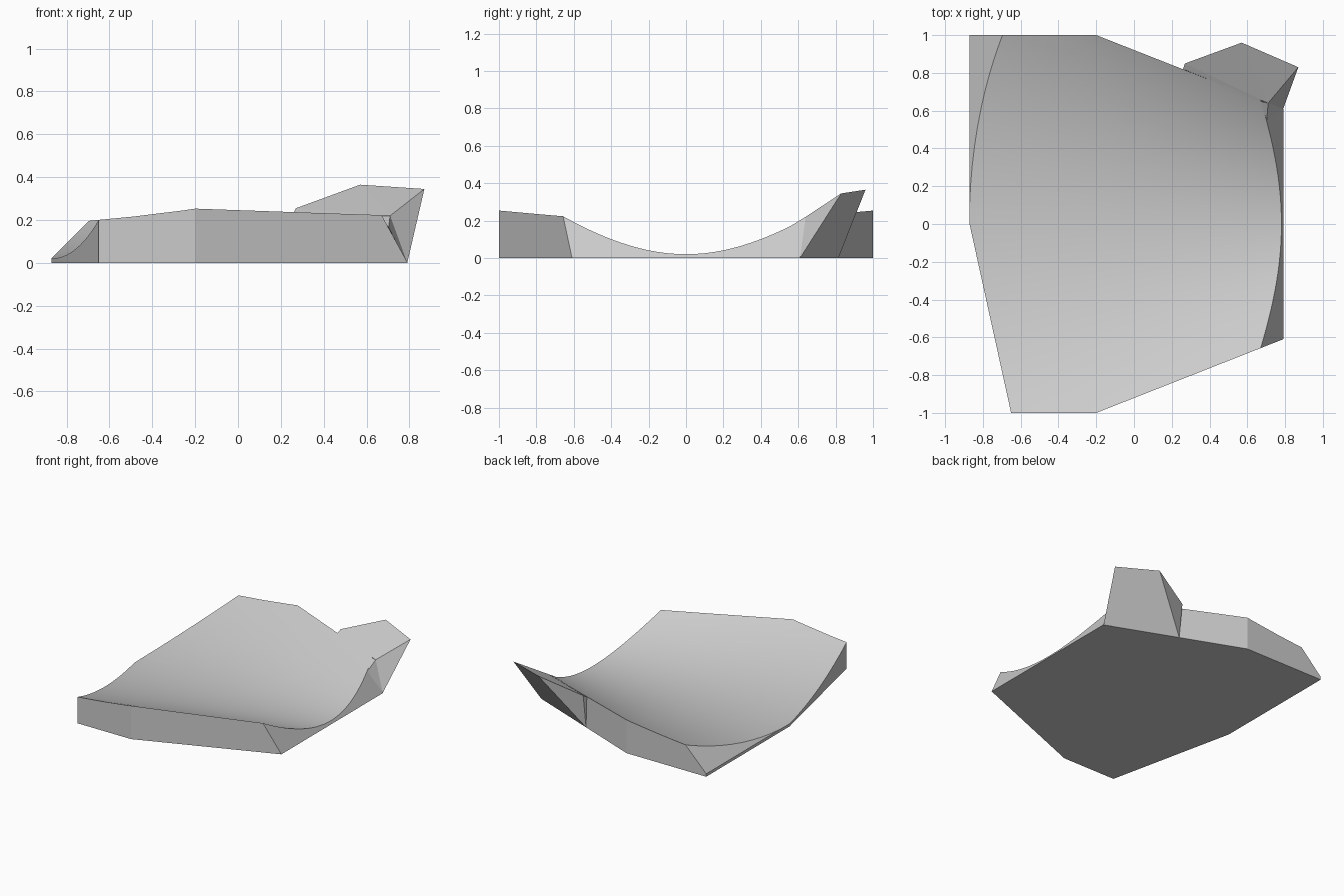
import bpy, bmesh
from mathutils import Vector

cube = bpy.data.objects.get("Cube")
if cube:
    bpy.data.objects.remove(cube, do_unlink=True)

# Single plain grey
grey = bpy.data.materials.new("plain_grey")
grey.use_nodes = True
colour = (0.6, 0.6, 0.6, 1)
grey.diffuse_color = colour
grey.node_tree.nodes["Principled BSDF"].inputs["Base Color"].default_value = colour


def finish(name, bm):
    bmesh.ops.recalc_face_normals(bm, faces=bm.faces[:])
    mesh = bpy.data.meshes.new(name)
    bm.to_mesh(mesh)
    bm.free()
    mesh.materials.append(grey)
    obj = bpy.data.objects.new(name, mesh)
    bpy.context.collection.objects.link(obj)
    return obj


def trough_section(bm, x, segments=28, reach=1.05):
    """One closed cross-section: tapering curved top, flat bottom."""
    width = 1 - 0.435 * x
    depth = 0.266 - 0.046 * x
    points = []
    for i in range(segments + 1):
        t = reach * (2 * i / segments - 1)
        points.append((x, t * width, 0.02 + t * t * depth))
    points += [(x, reach * width, 0), (x, -reach * width, 0)]
    return [bm.verts.new(p) for p in points]


def cut(bm, point, outward):
    """Slice away everything on the outward side and close the cut."""
    bmesh.ops.bisect_plane(bm, geom=bm.verts[:] + bm.edges[:] + bm.faces[:],
                           dist=1e-6, plane_co=point, plane_no=Vector(outward).normalized(),
                           clear_outer=True)
    rim = [e for e in bm.edges if e.is_boundary]
    if rim:
        bmesh.ops.edgeloop_fill(bm, edges=rim)


def hull(name, points):
    bm = bmesh.new()
    for p in points:
        bm.verts.new(p)
    bmesh.ops.convex_hull(bm, input=bm.verts[:])
    return finish(name, bm)


# Curved trough, trimmed to its outline
bm = bmesh.new()
sections = [trough_section(bm, x) for x in (-1, -0.2, 0.4, 1)]
for a, b in zip(sections, sections[1:]):
    for i in range(len(a)):
        j = (i + 1) % len(a)
        bm.faces.new((a[i], a[j], b[j], b[i]))
bm.faces.new(sections[0])
bm.faces.new(sections[-1])
for side in (-1, 1):
    cut(bm, (0, side, 0), (0, side, 0))
    cut(bm, (-0.2, side, 0), (0.39, 0.99 * side, 0))
cut(bm, (-0.87, 0, 0), (-1, 0, 0))            # back end
cut(bm, (-0.872, 0, 0.02), (-1, 0, 1))        # sloped back end
cut(bm, (-0.87, -0.003, 0), (-1, -0.22, 0))   # angled back corner
cut(bm, (0.79, 0, 0.003), (0.22, 0, 0.12))    # sloped wide end
trough = finish("trough", bm)
bpy.context.view_layer.objects.active = trough
trough.select_set(True)
bpy.ops.object.shade_smooth_by_angle(angle=0.35)

# Raised wing carrying the curve past the side wall
base_corner = (0.79, 0.61, 0)
inner_corner = (0.71, 0.64, 0.22)
hull("raised_wing", [
    base_corner, (0.27, 0.815, 0), inner_corner, (0.26, 0.82, 0.235),
    (0.27, 0.85, 0.255), (0.57, 0.96, 0.365), (0.87, 0.83, 0.345)])

# Small wedge joining the wing to the sloped end
hull("wing_wedge", [base_corner, inner_corner, (0.703, 0.55, 0.165), (0.67, 0.65, 0.22)])
